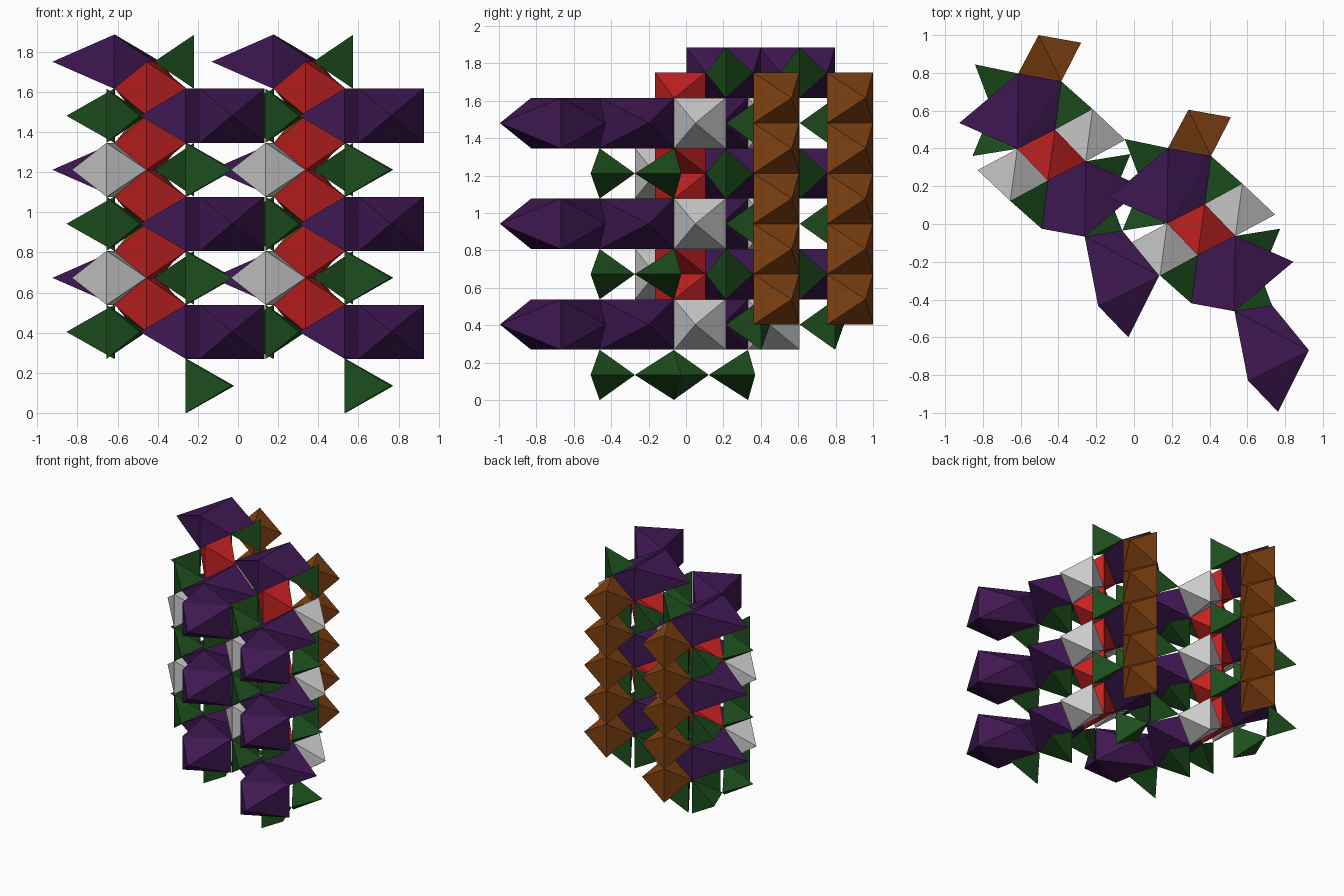
import bpy, bmesh, math

if "Cube" in bpy.data.objects:
    bpy.data.objects.remove(bpy.data.objects["Cube"])

# Layer spacing: corners sit on full layers (multiples of H) or half layers
H = 2 * 0.9425 / 7
SHIFT = (0.793, -0.395)      # second cluster offset
CX2, CY2 = -0.874, 0.730     # twice the in-plane inversion centre


def material(name, rgb):
    m = bpy.data.materials.new(name)
    m.diffuse_color = (*rgb, 1)
    m.use_nodes = True
    m.node_tree.nodes["Principled BSDF"].inputs["Base Color"].default_value = m.diffuse_color
    return m


PURPLE = material("purple", (0.05, 0.009, 0.085))
RED = material("red", (0.55, 0.015, 0.015))
GREEN = material("green", (0.012, 0.075, 0.012))
BROWN = material("brown", (0.22, 0.055, 0.006))


def invert(pts):
    return [(CX2 - x, CY2 - y) for x, y in pts]


def build(name, pairs, singles, layers, mat=None):
    """Convex polyhedra: 'pairs' are doubled above and below, 'singles' lie mid-height."""
    for c in range(2):
        dx, dy = SHIFT[0] * c, SHIFT[1] * c
        bm = bmesh.new()
        for n in layers:
            z = H * n
            pts = [(x + dx, y + dy, z + s * H / 2) for x, y in pairs for s in (-1, 1)]
            pts += [(x + dx, y + dy, z) for x, y in singles]
            verts = [bm.verts.new(p) for p in pts]
            bmesh.ops.convex_hull(bm, input=verts)
        bmesh.ops.dissolve_limit(bm, angle_limit=math.radians(0.5),
                                 verts=bm.verts[:], edges=bm.edges[:])
        bmesh.ops.recalc_face_normals(bm, faces=bm.faces[:])
        me = bpy.data.meshes.new(name)
        bm.to_mesh(me)
        bm.free()
        if mat:
            me.materials.append(mat)
        ob = bpy.data.objects.new(f"{name}_{'left' if c == 0 else 'right'}", me)
        bpy.context.collection.objects.link(ob)


A3 = (1.5, 3.5, 5.5)         # layer set A
CHAIN = (2, 3, 4, 5, 6)      # stacked octahedra

# Shared corner positions (x, y)
o_edge, o_apex = (-0.418, 0.500), (-0.618, 0.398)
o_brown, o_brown_apex = (-0.385, 0.755), (-0.613, 0.797)
o_grey, o_bridge = (-0.655, 0.122), (-0.752, 0.608)
i_edge, i_apex, i_grey = invert([o_edge, o_apex, o_grey])

# Edge-sharing octahedron columns
build("red_octahedron_column", [o_edge, i_edge], [o_apex, i_apex], CHAIN, RED)
build("brown_octahedron_column", [o_brown, (-0.505, 1.0)],
      [o_brown_apex, (-0.28, 0.96)], CHAIN, BROWN)

# Grey side octahedra, alternating on both sides of the red column
grey = ([o_apex, o_grey], [(-0.828, 0.285), i_edge])
build("grey_octahedra_outer", *grey, (2.5, 4.5))
build("grey_octahedra_inner", *map(invert, grey), A3)

# Green tetrahedra: two corner-joined plus a single, and their inverted mates
tet1 = ([o_brown_apex], [(-0.842, 0.845), o_bridge])
tet2 = ([o_apex], [(-0.855, 0.360), o_bridge])
tet3 = ([i_grey], [o_edge, o_brown])
build("green_tetrahedra_upper", *tet1, A3, GREEN)
build("green_tetrahedra_middle", *tet2, A3, GREEN)
build("green_tetrahedra_single", *map(invert, tet3), A3, GREEN)
build("green_tetrahedra_upper_mate", *map(invert, tet1), (0.5, 2.5, 4.5), GREEN)
build("green_tetrahedra_middle_mate", *map(invert, tet2), (0.5, 2.5, 4.5), GREEN)
build("green_tetrahedra_single_mate", *tet3, (2.5, 4.5, 6.5), GREEN)

# Large purple polyhedra
big = ([o_brown_apex, o_apex], [o_brown, o_edge, (-0.925, 0.535)])
build("purple_polyhedra_back", *big, (2.5, 4.5, 6.5), PURPLE)
build("purple_polyhedra_centre", *map(invert, big), A3, PURPLE)
build("purple_polyhedra_front",
      [(-0.261, -0.067), (0.133, -0.273), (-0.190, -0.433)],
      [(-0.062, -0.035), (-0.030, -0.600)], A3, PURPLE)
